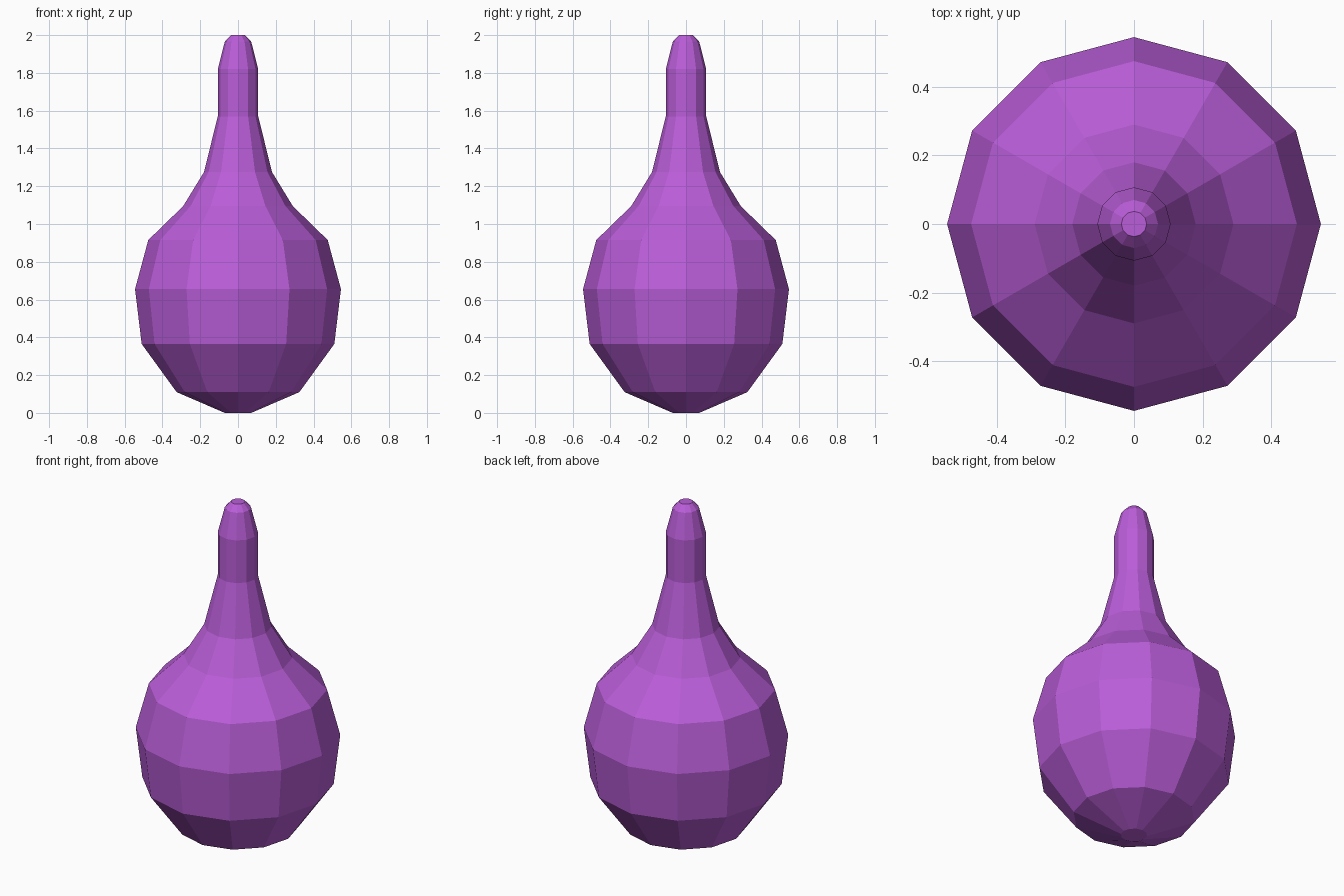
import bpy, bmesh
from math import cos, sin, pi

if "Cube" in bpy.data.objects:
    bpy.data.objects.remove(bpy.data.objects["Cube"])

SIDES = 12
# (radius, height) from base to tip
PROFILE = [(0.07, 0.0), (0.325, 0.11), (0.51, 0.365), (0.545, 0.655),
           (0.475, 0.915), (0.29, 1.095), (0.18, 1.275), (0.107, 1.57),
           (0.107, 1.82), (0.07, 1.965), (0.037, 2.0)]

bm = bmesh.new()
rings = [[bm.verts.new((r * cos(2 * pi * i / SIDES), r * sin(2 * pi * i / SIDES), z))
          for i in range(SIDES)] for r, z in PROFILE]

# Side walls
for low, high in zip(rings, rings[1:]):
    for i in range(SIDES):
        j = (i + 1) % SIDES
        bm.faces.new((low[i], low[j], high[j], high[i]))

# Flat base and tip caps
bm.faces.new(rings[0][::-1])
bm.faces.new(rings[-1])

mesh = bpy.data.meshes.new("bulb_bottle")
bm.to_mesh(mesh)
bm.free()

# Purple body, flat shaded
purple = bpy.data.materials.new("purple")
purple.diffuse_color = (0.49, 0.11, 0.69, 1)
purple.use_nodes = True
purple.node_tree.nodes["Principled BSDF"].inputs["Base Color"].default_value = purple.diffuse_color
mesh.materials.append(purple)
body = bpy.data.objects.new("bulb_bottle", mesh)
bpy.context.collection.objects.link(body)
